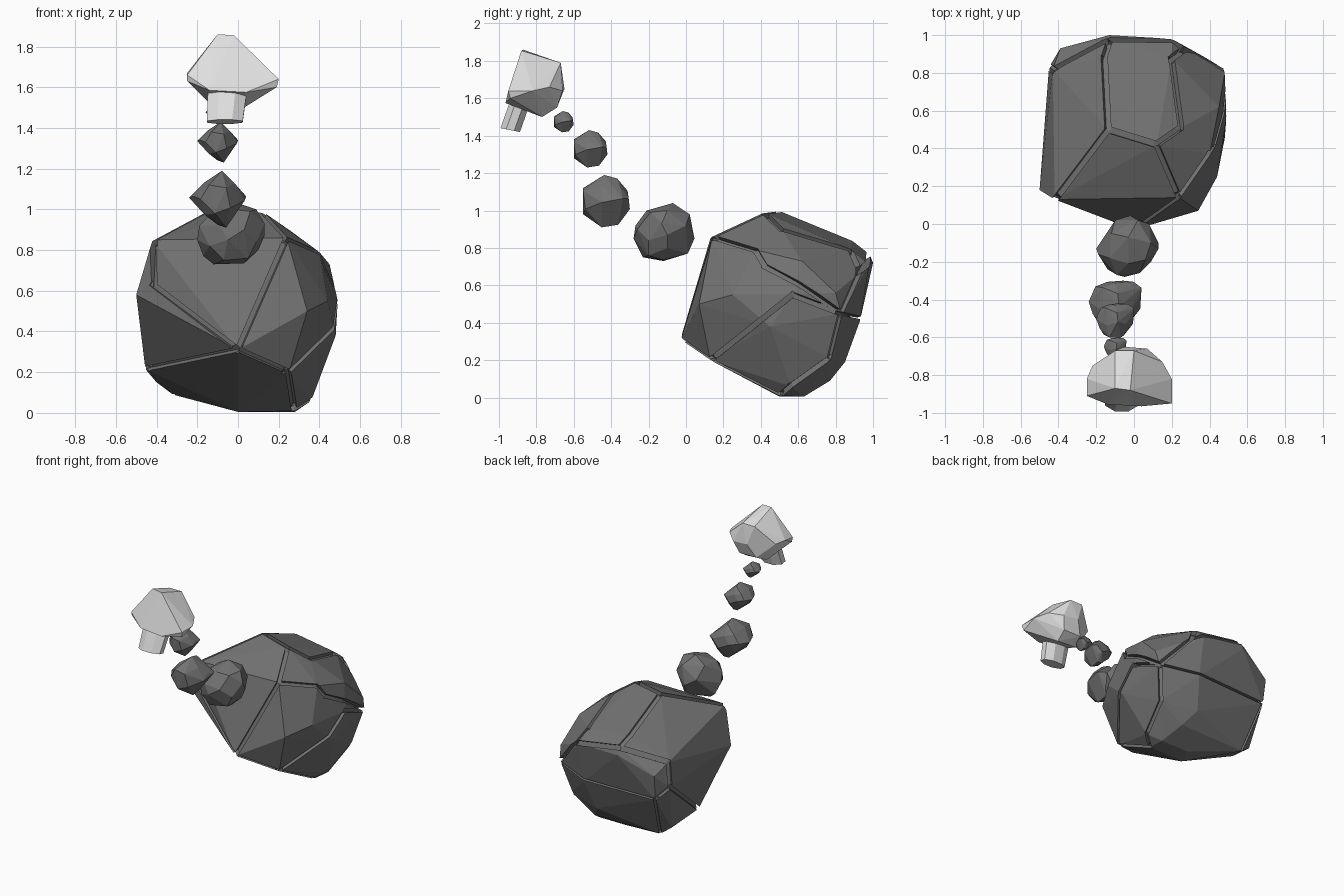
import bpy, bmesh, math
from mathutils import Vector, Matrix

if "Cube" in bpy.data.objects:
    bpy.data.objects.remove(bpy.data.objects["Cube"])


def material(name, value):
    m = bpy.data.materials.new(name)
    m.diffuse_color = (value, value, value, 1)
    m.use_nodes = True
    m.node_tree.nodes["Principled BSDF"].inputs["Base Color"].default_value = m.diffuse_color
    return m


STONE = material("dark stone", 0.17)
PALE = material("pale stone", 0.75)


def finish(name, bm, mat):
    bmesh.ops.recalc_face_normals(bm, faces=bm.faces[:])
    me = bpy.data.meshes.new(name)
    bm.to_mesh(me)
    bm.free()
    ob = bpy.data.objects.new(name, me)
    bpy.context.collection.objects.link(ob)
    if mat:
        me.materials.append(mat)
    return ob


def hull(name, points, mat, flatten=4):
    """Faceted stone: convex hull of a few corner points."""
    bm = bmesh.new()
    for p in points:
        bm.verts.new(p)
    res = bmesh.ops.convex_hull(bm, input=bm.verts[:])
    junk = {g for g in res["geom_interior"] + res["geom_unused"] if isinstance(g, bmesh.types.BMVert)}
    bmesh.ops.delete(bm, geom=list(junk), context='VERTS')
    bmesh.ops.dissolve_limit(bm, angle_limit=math.radians(flatten), verts=bm.verts[:], edges=bm.edges[:])
    return finish(name, bm, mat)


# Large boulder corners
tip, front_l, front_r = (0, -.03, .31), (-.42, .13, .85), (.24, .14, .86)
side_l, low_l, low_r = (-.5, .18, .58), (-.455, .5, .215), (.25, .13, .2)
peak_l, peak_r, top_r = (-.14, .5, 1.0), (.12, .42, .99), (.25, .51, .9)
back_tr, back_tl = (.2, .88, .79), (-.16, .89, .84)
corner_l, right, right_b = (-.43, .82, .68), (.49, .57, .55), (.47, .83, .45)
shoulder, keel = (.40, .37, .79), (.28, .5, .01)
back_l, back_low = (-.38, .91, .42), (-.32, .76, .09)
back_mid, back_r, side_b = (-.13, .98, .77), (.27, .93, .68), (-.45, .83, .5)
foot_r, heel_r = (.36, .56, .06), (.41, .77, .21)
boulder = hull("boulder", [
    tip, front_l, front_r, side_l, low_l, low_r, peak_l, peak_r, top_r, back_tr, back_tl,
    corner_l, right, right_b, shoulder, keel, back_l, back_low, back_mid, back_r, side_b,
    foot_r, heel_r, (.34, .07, .5), (.44, .25, .55), (.45, .62, .73), (.48, .8, .56),
    (.48, .45, .38), (-.39, .93, .6), (-.13, 1, .72), (.2, .98, .71), (0, .5, .005),
    (.28, .63, .005), (.05, .63, .005), (-.4, .74, .15), (.22, .77, .09), (.15, .85, .19),
    (.2, .93, .41)], STONE, 2)

# Cracks between boulder plates: width and a path over the surface
cracks = [
    (.028, [front_r, tip, (-.43, .12, .63), front_l]),
    (.028, [low_l, tip, low_r, keel]),
    (.028, [low_r, right, right_b]),
    (.028, [keel, foot_r, heel_r, right_b]),
    (.016, [right_b, back_l, back_low]),
    (.028, [front_r, shoulder, (.45, .42, .71), (.48, .6, .61), right_b]),
    (.034, [front_l, peak_l, back_tl, back_mid, back_r, right_b]),
    (.034, [peak_l, peak_r, top_r, back_tr, back_r]),
    (.028, [peak_r, front_r]),
    (.034, [back_mid, corner_l, side_b]),
    (.028, [back_l, side_b, low_l]),
]
centre = Vector((0, .5, .5))
bm = bmesh.new()
for width, path in cracks:
    for a, b in zip(path, path[1:]):
        a, b = Vector(a), Vector(b)
        along = (b - a).normalized()
        out = (a + b) / 2 - centre
        out = (out - along * out.dot(along)).normalized()
        across = along.cross(out)
        size = Matrix.Diagonal(((b - a).length + .02, width, .18, 1))
        turn = Matrix((along, across, out)).transposed().to_4x4()
        place = Matrix.Translation((a + b) / 2 + out * .055)
        bmesh.ops.create_cube(bm, size=1, matrix=place @ turn @ size)
cutter = finish("crack_cutter", bm, None)
cutter.hide_render = True
mod = boulder.modifiers.new("cracks", 'BOOLEAN')
mod.operation, mod.object, mod.solver, mod.use_self = 'DIFFERENCE', cutter, 'EXACT', True
bpy.context.view_layer.objects.active = boulder
bpy.ops.object.modifier_apply(modifier="cracks")
bpy.data.objects.remove(cutter)

# Round neck stone
hull("neck_stone_1", [
    (-.2, -.13, .85), (-.19, -.16, .92), (-.17, -.1, .77), (-.12, -.12, .73), (.03, -.12, .735),
    (.10, -.1, .8), (.13, -.1, .87), (.13, -.13, .93), (.09, -.1, 1.0), (-.03, -.07, 1.04),
    (-.12, -.05, .99), (-.1, .02, .9), (-.02, .045, .85), (.08, 0, .92), (.02, .02, .98),
    (0, .01, .77), (-.05, -.28, .85), (-.09, -.27, .92), (.03, -.26, .9), (.09, -.2, .84),
    (-.14, -.24, .82), (-.07, -.23, .75), (.05, -.2, .76), (-.03, -.21, 1.0), (.06, -.19, .99),
    (-.13, -.18, .98)], STONE, 6)

# Smaller neck stones share one diamond-like chunk
chunk = [
    (.15, -.1, 1), (.1, .45, .87), (-1, .1, .05), (-.75, .75, .1), (-.85, -.4, .1),
    (1, .7, .1), (.95, -.2, -.05), (.9, .2, .2), (.3, -.2, -1), (0, .5, -.9), (.3, .5, -.9),
    (-.3, -1, .5), (.3, -1, .4), (.45, -.9, -.3), (-.1, -1, -.5), (-.6, -.85, 0),
    (.3, 1, -.3), (.7, .95, .1), (-.3, .95, 0), (0, .9, .4), (-.45, -.3, .6), (.6, -.2, .55),
    (-.45, .7, .5), (.5, .75, -.5), (-.5, .6, -.45), (.55, .6, .5), (-.45, -.5, -.55)]
for i, (c, s) in enumerate([((-.1, -.425, 1.05), (.14, .125, .14)),
                            ((-.1, -.51, 1.33), (.10, .09, .10)),
                            ((-.1, -.653, 1.475), (.06, .052, .057))], 2):
    hull(f"neck_stone_{i}", [[c[k] + s[k] * p[k] for k in range(3)] for p in chunk], STONE, 6)

# Pale cap and its tilted stem
hull("head_cap", [
    (-.1, -.87, 1.86), (-.02, -.88, 1.855), (-.1, -.67, 1.79), (0, -.67, 1.79),
    (-.25, -.91, 1.66), (.2, -.95, 1.64), (.2, -.82, 1.64), (-.25, -.82, 1.67),
    (-.22, -.75, 1.66), (.15, -.73, 1.66), (-.05, -.65, 1.65), (.07, -.66, 1.64),
    (-.25, -.9, 1.63), (.19, -.94, 1.6), (-.14, -.955, 1.585), (.04, -.965, 1.575),
    (-.17, -.76, 1.74), (.08, -.76, 1.74),
    (-.13, -.77, 1.51), (.03, -.77, 1.5), (-.1, -.69, 1.55), (.04, -.69, 1.55)], PALE)
stem = []
for cx, cy, cz, rx, ry in [(-.065, -.94, 1.43, .088, .052), (-.05, -.88, 1.6, .097, .052)]:
    for k in range(8):
        a = math.tau * (k + .5) / 8
        dy = ry * math.sin(a) / .924
        stem.append((cx + rx * math.cos(a) / .924, cy + dy, cz - .2 * dy))
hull("head_stem", stem, PALE)
